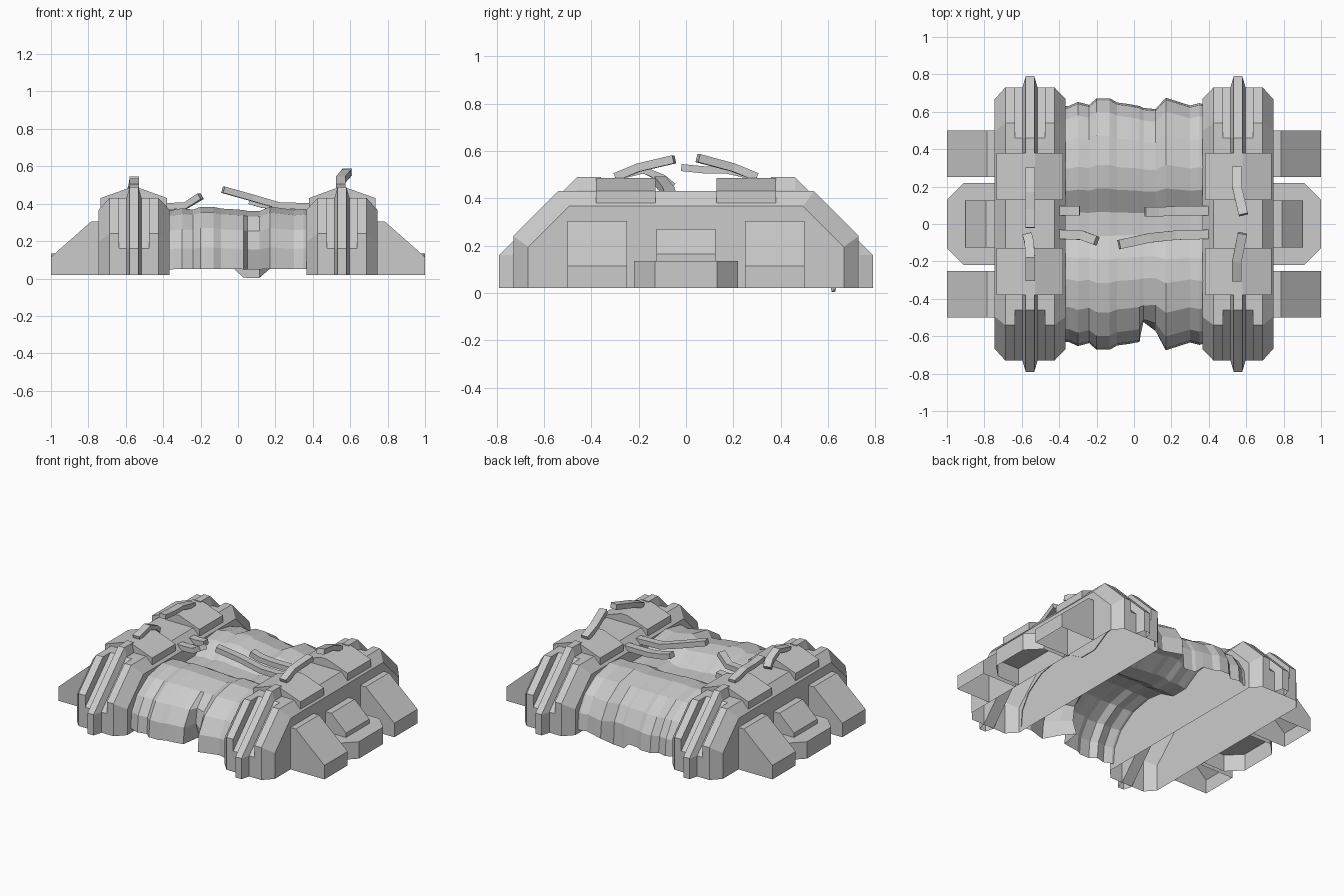
import bpy, bmesh
from mathutils import Vector

if "Cube" in bpy.data.objects:
    bpy.data.objects.remove(bpy.data.objects["Cube"])


def make(name, rings, closed=True, sx=1, sy=1):
    """Skin a row of equal rings of 3D points, mirrored by sx and sy."""
    bm = bmesh.new()
    vs = [[bm.verts.new((x * sx, y * sy, z)) for x, y, z in r] for r in rings]
    n = len(vs[0])
    for a, b in zip(vs, vs[1:]):
        for i in range(n if closed else n - 1):
            j = (i + 1) % n
            bm.faces.new((a[i], a[j], b[j], b[i]))
    if closed:
        bm.faces.new(vs[0])
        bm.faces.new(vs[-1])
    bmesh.ops.recalc_face_normals(bm, faces=bm.faces)
    # Parts resting on the ground are open underneath
    if closed:
        base = [f for f in bm.faces if all(abs(v.co.z - .02) < 1e-4 for v in f.verts)]
        bmesh.ops.delete(bm, geom=base, context='FACES')
    me = bpy.data.meshes.new(name)
    bm.to_mesh(me)
    bm.free()
    ob = bpy.data.objects.new(name, me)
    bpy.context.collection.objects.link(ob)
    return ob


def yz_loft(sections):
    return [[(x, y, z) for y, z in p] for x, p in sections]


def xz_prism(profile, y0, y1):
    return [[(x, y, z) for x, z in profile] for y in (y0, y1)]


def strap(name, path, w, h):
    """Rectangular bent bar swept along a path."""
    pts = [Vector(p) for p in path]
    rings = []
    for i, p in enumerate(pts):
        d = (pts[min(i + 1, len(pts) - 1)] - pts[max(i - 1, 0)]).normalized()
        side = d.cross(Vector((0, 0, 1))).normalized() * w / 2
        up = side.cross(d).normalized() * h / 2
        rings.append([p + side + up, p - side + up, p - side - up, p + side - up])
    make(name, rings)


def arch(y0, zc, y1, zt):
    half = [(y0, 0.02), (y0, zc), (y1, zt)]
    return half + [(-y, z) for y, z in reversed(half)]


full = arch(0.73, 0.24, 0.54, 0.43)
notch = arch(0.73, 0.16, 0.46, 0.43)
inset = arch(0.667, 0.195, 0.495, 0.367)
cover = [(.38, .38), (.38, .43), (.53, .485), (.58, .485), (.735, .43), (.735, .38)]
buttress = [(.745, .02), (.745, .305), (.785, .305), (1, .115), (1, .02)]
step = [(.745, .135), (.745, .27), (.79, .27), (.9, .165), (.9, .135)]
rail_out = [(.73, .02), (.79, .02), (.79, .16), (.46, .49), (.36, .49), (.36, .43)]
rail_in = [(.73, .02), (.735, .02), (.735, .16), (.46, .435), (.36, .435), (.36, .43)]

for sx, s in ((-1, "left"), (1, "right")):
    # Bevelled end housing with a channel cut into both slopes
    make(s + "_housing", yz_loft([(.365, inset), (.425, full), (.475, full), (.475, notch),
                                  (.637, notch), (.637, full), (.688, full), (.745, inset)]), sx=sx)
    # Low octagonal foot with sloped block on it
    foot = [(.745, -.22), (.91, -.22), (1, -.13), (1, .13), (.91, .22), (.745, .22)]
    make(s + "_foot", [[(x, y, z) for x, y in foot] for z in (.02, .135)], sx=sx)
    make(s + "_foot_block", xz_prism(step, -.125, .125), sx=sx)
    for sy, t in ((-1, "front"), (1, "back")):
        make(f"{s}_{t}_cover", xz_prism(cover, .128, .38), sx=sx, sy=sy)
        make(f"{s}_{t}_buttress", xz_prism(buttress, .25, .5), sx=sx, sy=sy)
        # Tapered rail standing in the channel
        make(f"{s}_{t}_rail", yz_loft([(.517, rail_in), (.533, rail_out),
                                       (.579, rail_out), (.595, rail_in)]), sx=sx, sy=sy)

# Crumpled flexible sleeve: one open sheet, valley along the middle
sleeve = [(.64, .05), (.63, .16), (.57, .26), (.45, .34), (.3, .37), (.18, .355), (.06, .285)]
ribs = [(-.37, .985), (-.35, .985), (-.30, 1.02), (-.24, .995), (-.20, 1.05), (-.13, 1.05),
        (-.09, 1.015), (-.02, 1.0), (.03, .985), (.05, .97), (.115, .96), (.17, 1.055),
        (.22, 1.03), (.30, .99), (.35, 1.01), (.37, 1.0)]
rings = []
for x, k in ribs:
    kz = 1 + (k - 1) * .7
    low = -.045 if .0 < x < .16 else 0
    back = [(x, y * k, z * kz + (low if i == 0 else 0)) for i, (y, z) in enumerate(sleeve)]
    # torn fold in the front: pushed in sharply beside x = 0.03
    dent = .13 if .04 < x < .06 else .05 if .1 < x < .12 else 0
    front = [(x, -y * k + dent * max(0, 1 - i / 3), z * kz) for i, (y, z) in enumerate(sleeve)]
    rings.append(back + front[::-1])
make("sleeve", rings, closed=False)

# Broken straps reaching across the sleeve
strap("right_back_strap", [(.41, .07, .385), (.22, .07, .385), (.13, .065, .395), (.06, .065, .415)], .05, .035)
strap("right_front_strap", [(.41, -.055, .385), (.22, -.06, .39), (.08, -.075, .43), (-.08, -.11, .475)], .05, .035)
strap("left_back_strap", [(-.41, .07, .385), (-.35, .07, .38), (-.29, .07, .385)], .05, .035)
strap("left_front_strap", [(-.41, -.055, .385), (-.28, -.06, .39), (-.2, -.09, .44)], .05, .035)

# Broken straps over the housing tops
strap("right_back_top_strap", [(.55, .3, .49), (.55, .2, .53), (.585, .05, .57)], .05, .035)
strap("right_front_top_strap", [(.55, -.3, .49), (.55, -.2, .53), (.58, -.05, .565)], .05, .035)
strap("left_back_top_strap", [(-.555, .3, .49), (-.555, .17, .52), (-.555, .08, .52), (-.555, -.02, .53)], .05, .03)
strap("left_front_top_strap", [(-.555, -.3, .49), (-.555, -.18, .52), (-.56, -.1, .485), (-.57, -.06, .45)], .05, .03)
